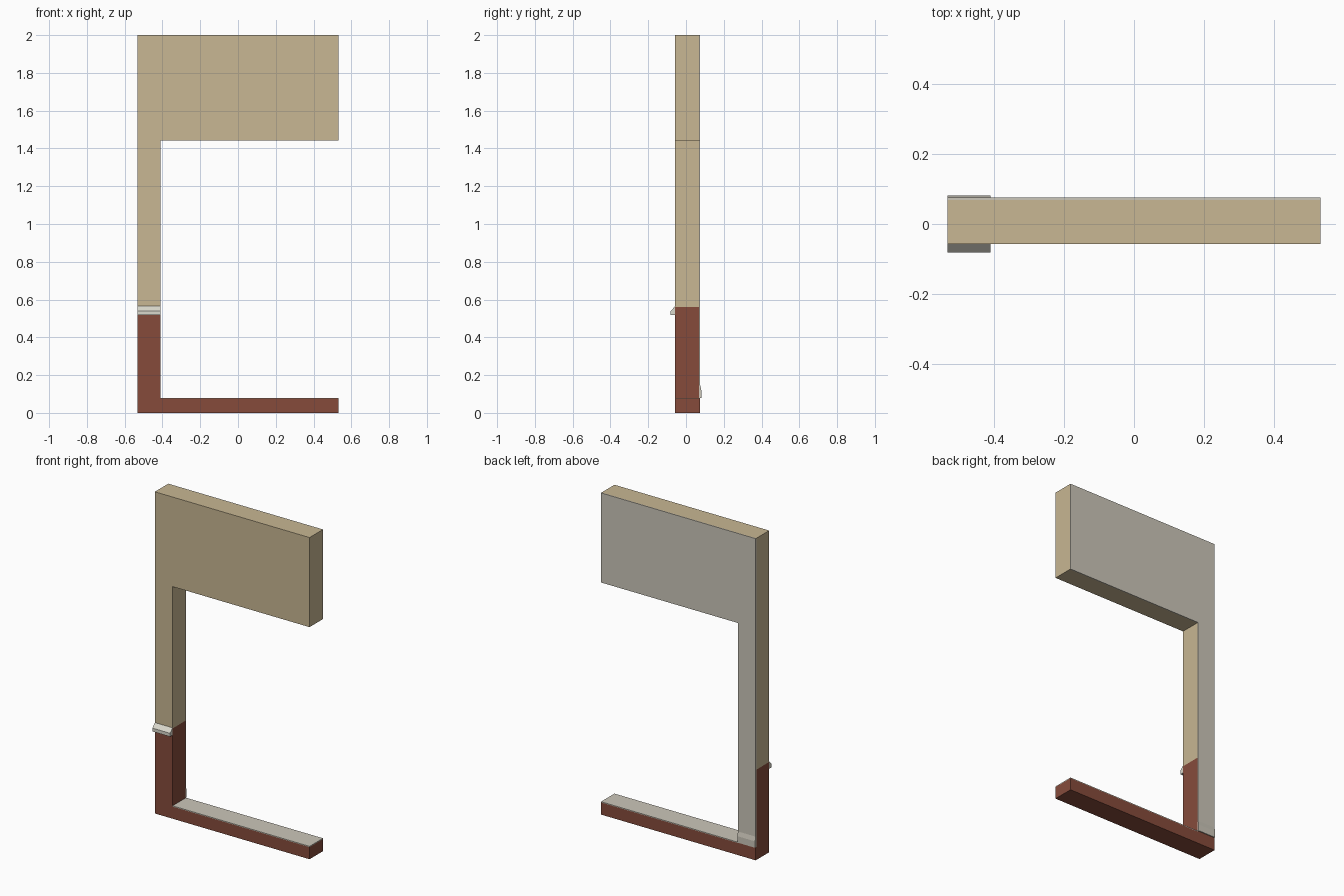
import bpy, bmesh
from mathutils import Vector

if "Cube" in bpy.data.objects:
    bpy.data.objects.remove(bpy.data.objects["Cube"])


def material(name, rgb):
    # sRGB 0-255 to linear
    m = bpy.data.materials.new(name)
    lin = [((c / 255 + 0.055) / 1.055) ** 2.4 for c in rgb]
    m.diffuse_color = (*lin, 1)
    m.use_nodes = True
    m.node_tree.nodes["Principled BSDF"].inputs["Base Color"].default_value = m.diffuse_color
    return m


TAN = material("tan render", (200, 183, 147))
BRICK = material("red brick", (134, 75, 59))
PLASTER = material("light plaster", (204, 199, 186))
TRIM = material("off white trim", (218, 216, 204))


def prism(name, pts, direction, mat):
    """Extrude a flat 3D outline along a vector into a closed solid."""
    bm = bmesh.new()
    face = bm.faces.new([bm.verts.new(p) for p in pts])
    ext = bmesh.ops.extrude_face_region(bm, geom=[face])
    moved = [v for v in ext["geom"] if isinstance(v, bmesh.types.BMVert)]
    bmesh.ops.translate(bm, verts=moved, vec=Vector(direction))
    bmesh.ops.recalc_face_normals(bm, faces=bm.faces)
    me = bpy.data.meshes.new(name)
    bm.to_mesh(me)
    bm.free()
    me.materials.append(mat)
    ob = bpy.data.objects.new(name, me)
    bpy.context.collection.objects.link(ob)
    return ob


def wall_part(name, outline, y0, y1, mat):
    return prism(name, [(x, y0, z) for x, z in outline], (0, y1 - y0, 0), mat)


def moulding(name, profile, mat):
    return prism(name, [(X0, y, z) for y, z in profile], (X1 - X0, 0, 0), mat)


X0, X1, X2 = -0.532, -0.41, 0.532       # outer edge, opening edge, far edge
FRONT, SKIN, BACK = -0.057, 0.069, 0.075
SILL, BRICK_TOP, HEAD, TOP = 0.08, 0.561, 1.443, 2.0


def wall_outline(z):
    return [(X0, z), (X1, z), (X1, HEAD), (X2, HEAD), (X2, TOP), (X0, TOP)]


# Rendered upper wall: post plus header over the opening
wall_part("upper_wall", wall_outline(BRICK_TOP), FRONT, SKIN, TAN)
# Plaster skin on the inside face
wall_part("inner_plaster", wall_outline(SILL), SKIN, BACK, PLASTER)
# Brick post base and brick plinth under the opening
wall_part("brick_post", [(X0, SILL), (X1, SILL), (X1, BRICK_TOP), (X0, BRICK_TOP)],
          FRONT, SKIN, BRICK)
wall_part("brick_plinth", [(X0, 0), (X2, 0), (X2, SILL - 0.005), (X1, SILL - 0.005),
                           (X1, SILL), (X0, SILL)], FRONT, BACK, BRICK)
# Threshold slab in the opening
wall_part("threshold", [(X1, SILL - 0.005), (X2, SILL - 0.005), (X2, SILL), (X1, SILL)],
          FRONT, BACK, PLASTER)
# Sloped ledge capping the brick on the front
moulding("brick_ledge", [(FRONT, 0.519), (-0.081, 0.519), (-0.081, 0.54),
                         (FRONT, 0.565)], TRIM)
# Skirting board on the inside
moulding("skirting_board", [(BACK, SILL), (0.081, SILL), (0.081, 0.12),
                            (BACK, 0.147)], PLASTER)
